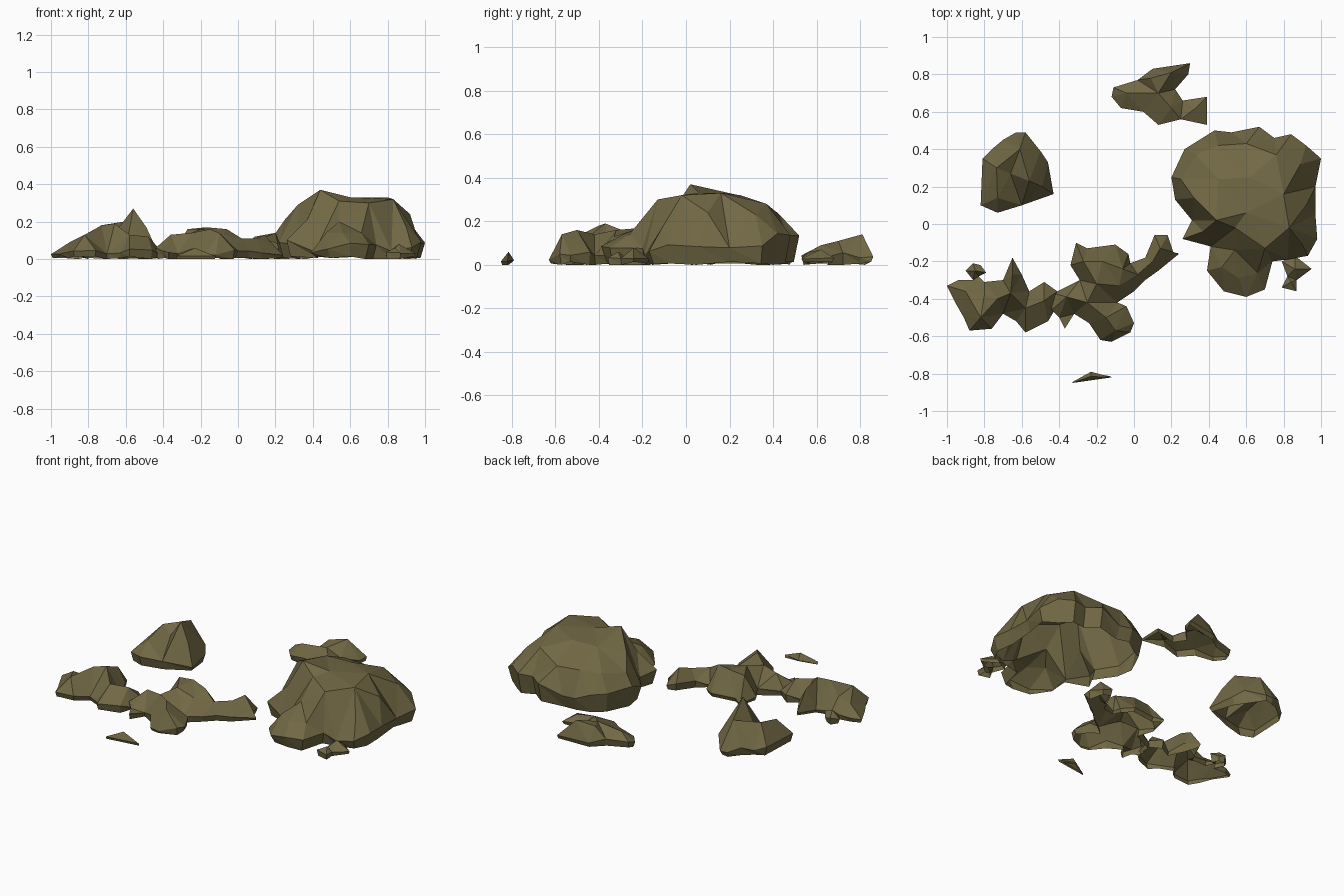
import bpy
import random
from mathutils import Vector
from mathutils.geometry import delaunay_2d_cdt

random.seed(4)

stone = bpy.data.materials.new("olive_stone")
stone.diffuse_color = (0.165, 0.138, 0.058, 1)


def inside(p, outline):
    """True when a point lies within the footprint."""
    hit = False
    for a, b in zip(outline, outline[1:] + outline[:1]):
        if (a[1] > p.y) != (b[1] > p.y):
            if p.x < a[0] + (p.y - a[1]) * (b[0] - a[0]) / (b[1] - a[1]):
                hit = not hit
    return hit


def fill(outline, inner):
    """Triangulate the footprint through its inner points, as index triples."""
    n = len(outline)
    pts = [Vector(p[:2]) for p in outline + inner]
    edges = [(i, (i + 1) % n) for i in range(n)]
    res = delaunay_2d_cdt(pts, edges, [], 0, 1e-5, True)
    tris = []
    for f in res[2]:
        ids = [res[3][i][0] for i in f if res[3][i]]
        if len(ids) == 3 and inside(sum((pts[i] for i in ids), Vector((0, 0))) / 3, outline):
            tris.append(ids)
    return tris


def rock(name, outline, peaks, rim, inset=0.01, front_rim=None):
    """Hollow faceted rock: footprint outline, raised peaks, rim heights, tucked-in skirt."""
    area = sum(a[0] * b[1] - b[0] * a[1]
               for a, b in zip(outline, outline[1:] + outline[:1]))
    if area < 0:
        outline = outline[::-1]
    n = len(outline)
    edge = [(x, y, random.uniform(*(front_rim if front_rim and y < -0.1 else rim)))
            for x, y in outline]
    # ragged lower ring pulled inward
    base = []
    for i in range(n):
        tangent = Vector(outline[(i + 1) % n]) - Vector(outline[i - 1])
        inward = Vector((-tangent.y, tangent.x)).normalized() * inset
        base.append((outline[i][0] + inward.x, outline[i][1] + inward.y,
                     random.choice((0, 0.006, 0.014))))
    low = n + len(peaks)
    faces = fill(edge, peaks)
    for i in range(n):
        j = (i + 1) % n
        faces += [(i, low + i, low + j), (i, low + j, j)]
    mesh = bpy.data.meshes.new(name)
    mesh.from_pydata(edge + peaks + base, [], faces)
    mesh.materials.append(stone)
    mesh.update()
    obj = bpy.data.objects.new(name, mesh)
    bpy.context.collection.objects.link(obj)
    return obj


# large boulder with a low lobe at the front
rock("boulder",
     [(.2, .25), (.27, .4), (.35, .45), (.43, .5), (.52, .49), (.67, .52),
      (.75, .46), (.84, .48), (.92, .42), (1, .35), (.97, .2), (.97, .05),
      (.98, -.08), (.93, -.17), (.82, -.19), (.74, -.2), (.7, -.35),
      (.6, -.39), (.48, -.36), (.39, -.25), (.41, -.12), (.26, -.08),
      (.31, .02), (.22, .13)],
     [(.25, .24, .21), (.33, .37, .23), (.32, .14, .29), (.45, .42, .24),
      (.6, .43, .23), (.76, .37, .28), (.89, .32, .23), (.92, .1, .24),
      (.83, -.02, .32), (.7, -.13, .3), (.54, -.14, .2), (.54, -.02, .31),
      (.44, .02, .37), (.6, .06, .33), (.8, .16, .33), (.62, .25, .32),
      (.45, .24, .32), (.37, -.04, .21), (.9, -.11, .17), (.56, -.29, .14),
      (.66, -.26, .14), (.47, -.23, .14)],
     (.07, .15), 0.025, (.03, .09))

# pointed rock on the left
rock("spiked_rock",
     [(-.82, .1), (-.81, .35), (-.76, .4), (-.7, .45), (-.63, .49),
      (-.58, .49), (-.5, .39), (-.46, .33), (-.43, .16), (-.6, .1), (-.73, .06)],
     [(-.56, .23, .27), (-.61, .4, .2), (-.735, .3, .18), (-.66, .27, .14),
      (-.49, .2, .17), (-.73, .14, .14)],
     (.03, .09), 0.015)

# western half of the rock chain, with a small hook
rock("west_rubble",
     [(-1, -.33), (-.94, -.3), (-.86, -.3), (-.9, -.25), (-.86, -.21),
      (-.82, -.22), (-.79, -.26), (-.83, -.28), (-.8, -.31), (-.7, -.3),
      (-.65, -.18), (-.6, -.27), (-.56, -.36), (-.48, -.31), (-.41, -.36),
      (-.43, -.47), (-.46, -.52), (-.58, -.58), (-.63, -.52), (-.7, -.48),
      (-.76, -.56), (-.88, -.57), (-.91, -.5), (-.95, -.43)],
     [(-.66, -.37, .19), (-.73, -.4, .18), (-.8, -.38, .1), (-.9, -.36, .09),
      (-.82, -.5, .13), (-.58, -.45, .13), (-.48, -.41, .12), (-.65, -.27, .15),
      (-.85, -.25, .08)],
     (.02, .06))

# eastern half of the rock chain, tapering to a tail
rock("middle_rubble",
     [(-.43, -.37), (-.29, -.3), (-.34, -.22), (-.31, -.1), (-.25, -.13),
      (-.1, -.11), (-.03, -.16), (-.02, -.21), (.06, -.18), (.11, -.06),
      (.18, -.06), (.21, -.15), (.24, -.16), (.13, -.25), (.06, -.3),
      (0, -.36), (-.09, -.42), (-.04, -.44), (0, -.53), (-.02, -.58),
      (-.12, -.63), (-.18, -.62), (-.24, -.53), (-.32, -.48), (-.37, -.56),
      (-.4, -.5), (-.44, -.46)],
     [(-.27, -.2, .16), (-.17, -.2, .17), (-.06, -.24, .16), (-.2, -.32, .16),
      (-.08, -.33, .13), (.02, -.27, .11), (.14, -.13, .13), (.1, -.2, .11),
      (-.36, -.39, .13), (-.25, -.42, .14), (-.15, -.5, .16), (-.1, -.57, .14)],
     (.02, .06))

# forked rock at the back
rock("back_rock",
     [(-.11, .73), (.02, .77), (.1, .83), (.3, .86), (.29, .8), (.22, .72),
      (.26, .66), (.39, .68), (.39, .53), (.25, .56), (.13, .53), (.05, .6),
      (-.07, .62), (-.12, .68)],
     [(.09, .78, .12), (.2, .81, .14), (.13, .7, .11), (.2, .62, .09),
      (-.04, .7, .09), (.33, .62, .07)],
     (.02, .06))

# loose fragments beside the boulder and at the very front
rock("small_fragment",
     [(.79, -.2), (.86, -.17), (.95, -.24), (.87, -.3), (.87, -.36),
      (.79, -.34), (.82, -.28)],
     [(.86, -.24, .08), (.84, -.31, .06)], (.02, .04), 0.008)
rock("front_sliver",
     [(-.33, -.85), (-.23, -.79), (-.12, -.82)],
     [(-.23, -.815, .06)], (.01, .025), 0.006)
